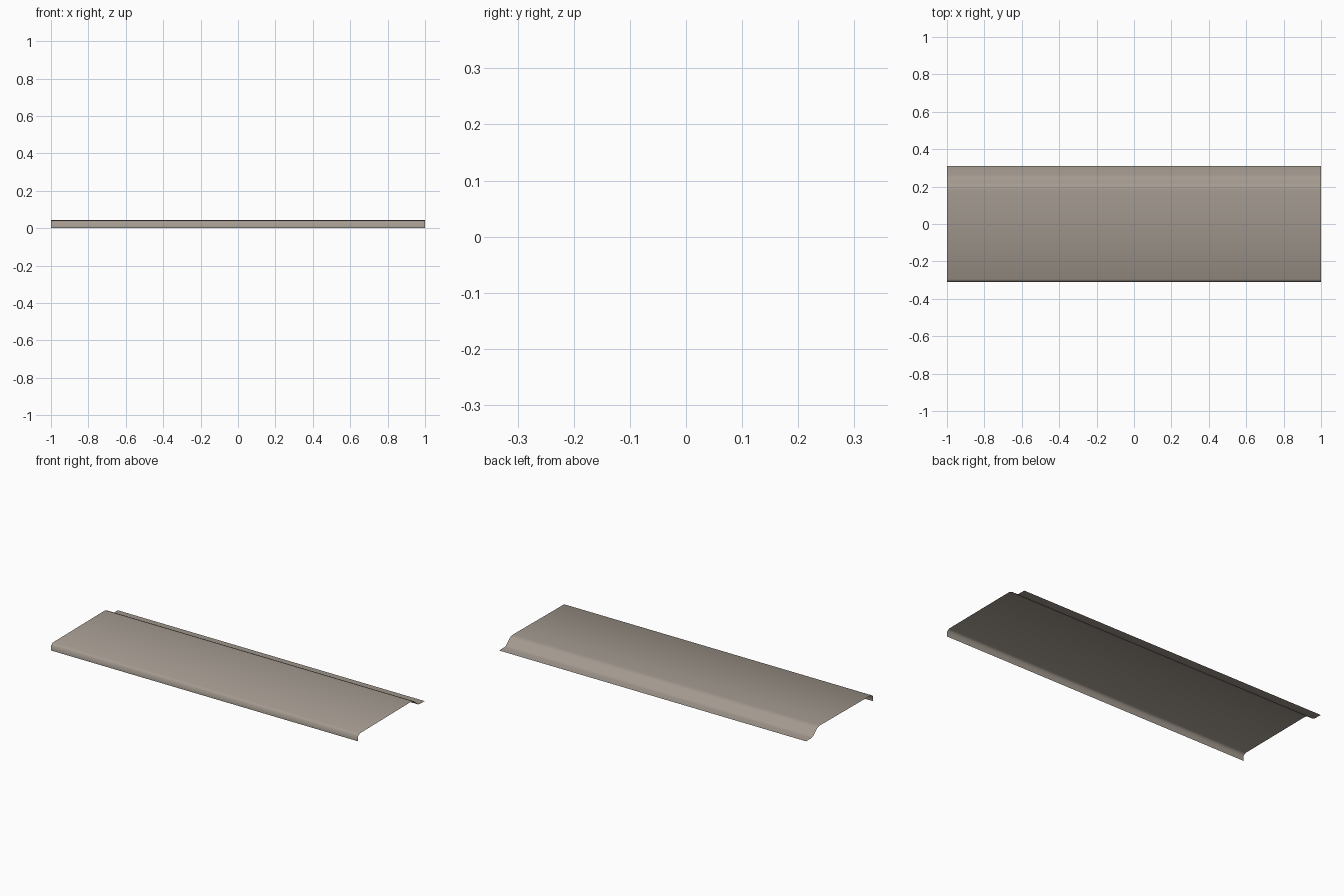
import bpy, bmesh

cube = bpy.data.objects.get("Cube")
if cube:
    bpy.data.objects.remove(cube, do_unlink=True)

# Material
COLOR = (0.37, 0.325, 0.28, 1)
mat = bpy.data.materials.new("warm_grey")
mat.use_nodes = True
mat.diffuse_color = COLOR
mat.node_tree.nodes["Principled BSDF"].inputs["Base Color"].default_value = COLOR

# Cross-section (y, z): front lip, rolled corner, flat panel, ogee rear flange
lip = [(-0.31, 0.0), (-0.31, 0.031)]
panel = [(-0.295, 0.041), (0.18, 0.045)]
flange = [(0.195, 0.043), (0.21, 0.037), (0.222, 0.027), (0.234, 0.015),
          (0.247, 0.005), (0.262, 0.001), (0.31, 0.0)]
profile = lip + panel + flange

# Sheet: the section swept along x as a single open skin
bm = bmesh.new()
rows = [[bm.verts.new((x, y, z)) for y, z in profile] for x in (-1, 1)]
left, right = rows
for i in range(len(profile) - 1):
    face = bm.faces.new((left[i], right[i], right[i + 1], left[i + 1]))
    face.smooth = True

mesh = bpy.data.meshes.new("formed_sheet_panel")
bm.to_mesh(mesh)
bm.free()
mesh.materials.append(mat)
sheet = bpy.data.objects.new("formed_sheet_panel", mesh)
bpy.context.collection.objects.link(sheet)
